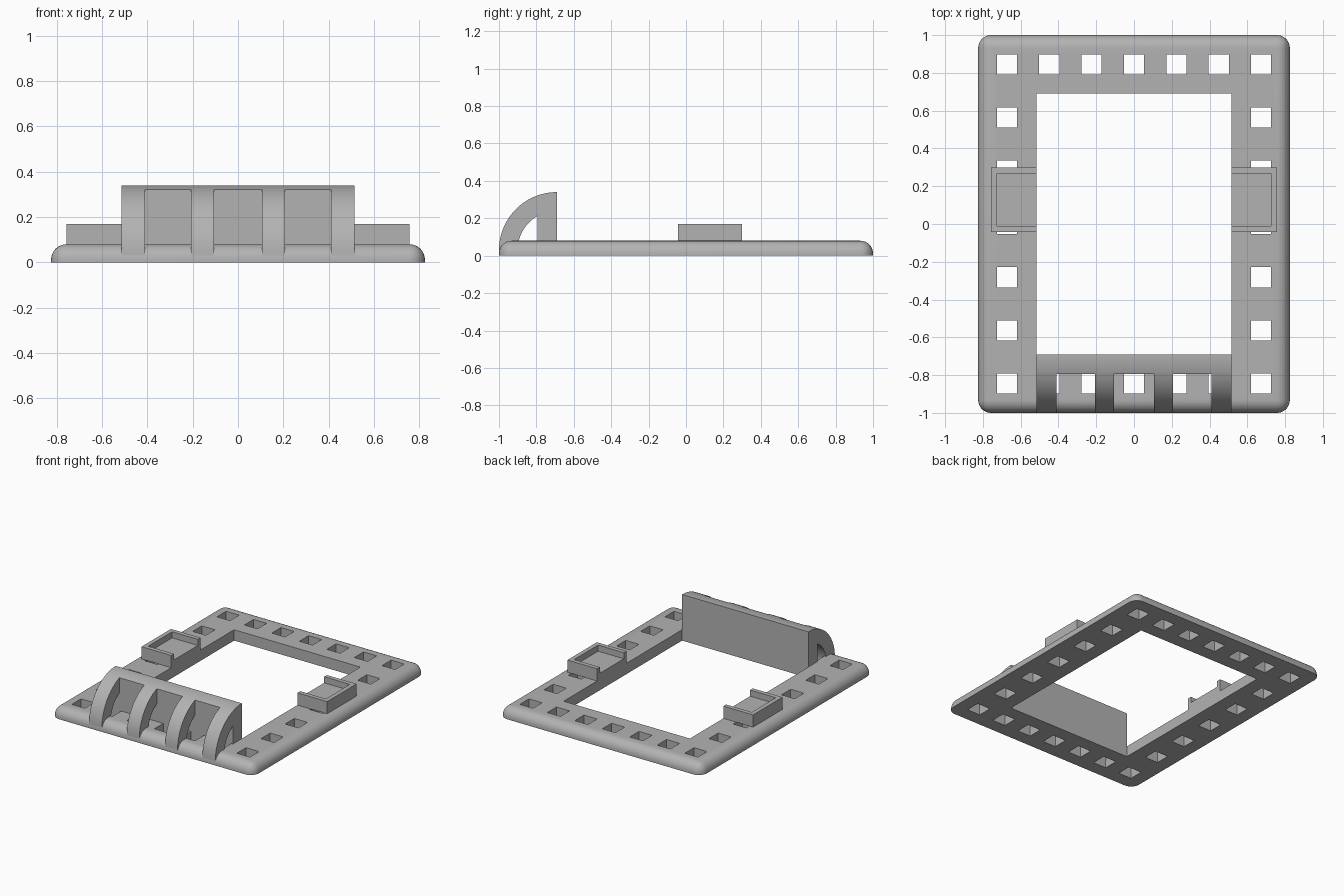
import bpy, bmesh
from math import acos, cos, sin, radians
from mathutils import Matrix, Vector

cube = bpy.data.objects.get("Cube")
if cube:
    bpy.data.objects.remove(cube, do_unlink=True)

grey = bpy.data.materials.new("plain grey")
grey.use_nodes = True
grey.diffuse_color = (0.45, 0.45, 0.45, 1)
grey.node_tree.nodes["Principled BSDF"].inputs["Base Color"].default_value = grey.diffuse_color

HALF_X, HALF_Y, TOP = 0.825, 1.0, 0.08      # frame size
IN_X, IN_Y = 0.515, 0.69                    # opening
HOLE = 0.107


def box(bm, lo, hi):
    lo, hi = Vector(lo), Vector(hi)
    m = Matrix.Translation((lo + hi) / 2) @ Matrix.Diagonal((*(hi - lo), 1))
    return bmesh.ops.create_cube(bm, size=1, matrix=m)


def prism(bm, outline, move):
    """Extrude a closed outline of 3D points along a vector."""
    face = bm.faces.new([bm.verts.new(p) for p in outline])
    out = bmesh.ops.extrude_face_region(bm, geom=[face], use_keep_orig=True)
    verts = [v for v in out["geom"] if isinstance(v, bmesh.types.BMVert)]
    bmesh.ops.translate(bm, verts=verts, vec=move)


def finish(name, bm):
    bmesh.ops.recalc_face_normals(bm, faces=bm.faces[:])
    mesh = bpy.data.meshes.new(name)
    bm.to_mesh(mesh)
    bm.free()
    mesh.materials.append(grey)
    obj = bpy.data.objects.new(name, mesh)
    bpy.context.collection.objects.link(obj)
    return obj


def smooth(obj):
    bpy.ops.object.select_all(action='DESELECT')
    obj.select_set(True)
    bpy.context.view_layer.objects.active = obj
    bpy.ops.object.shade_smooth_by_angle(angle=radians(30))


# Base frame with rounded corners and rounded top edge
bm = bmesh.new()
box(bm, (-HALF_X, -HALF_Y, 0), (HALF_X, HALF_Y, TOP))
rounded = [e for e in bm.edges if max(v.co.z for v in e.verts) > TOP / 2]
bmesh.ops.bevel(bm, geom=rounded, offset=0.068, segments=8, profile=0.5, affect='EDGES')
frame = finish("base_frame", bm)

# Cutter: central opening and the ring of square holes
bm = bmesh.new()
box(bm, (-IN_X, -IN_Y, -1), (IN_X, IN_Y, 1))
for i in range(7):
    for j in range(7):
        if i in (0, 6) or j in (0, 6):
            x, y = (i - 3) * 0.2243, (j - 3) * 0.2817
            box(bm, (x - HOLE / 2, y - HOLE / 2, -1), (x + HOLE / 2, y + HOLE / 2, 1))
cutter = finish("hole_cutter", bm)
cutter.hide_render = True
cut = frame.modifiers.new("holes", 'BOOLEAN')
cut.operation, cut.solver, cut.object = 'DIFFERENCE', 'EXACT', cutter
bpy.context.view_layer.objects.active = frame
bpy.ops.object.modifier_apply(modifier=cut.name)
bpy.data.objects.remove(cutter, do_unlink=True)
smooth(frame)

# Arched guard at the front: an upright wall and four curved ribs
R_OUT, R_IN, AXIS_Z, WALL = 0.31, 0.21, 0.03, 0.105


def arc(x, r, start, end, n=14):
    steps = [start + (end - start) * k / n for k in range(n + 1)]
    return [(x, -IN_Y - r * cos(a), AXIS_Z + r * sin(a)) for a in steps]


out_end, in_end = acos(WALL / R_OUT), acos(WALL / R_IN)
bm = bmesh.new()
outline = arc(-IN_X, R_OUT, out_end, radians(90))
outline += [(-IN_X, -IN_Y, TOP), (-IN_X, -IN_Y - WALL, TOP)]
prism(bm, outline, (2 * IN_X, 0, 0))
smooth(finish("guard_wall", bm))

for i, (x0, x1) in enumerate(((-IN_X, -0.41), (-0.207, -0.105), (0.105, 0.207), (0.41, IN_X))):
    bm = bmesh.new()
    prism(bm, arc(x0, R_OUT, 0, out_end) + arc(x0, R_IN, in_end, 0), (x1 - x0, 0, 0))
    smooth(finish(f"guard_rib_{i + 1}", bm))

# Side trays, open towards the middle
T_X, Y0, Y1, RIM, LIP = 0.757, -0.043, 0.3, 0.17, 0.032
for side, s in (("left", 1), ("right", -1)):
    bm = bmesh.new()
    u_shape = [(IN_X, Y0), (T_X, Y0), (T_X, Y1), (IN_X, Y1), (IN_X, Y1 - LIP),
               (T_X - LIP, Y1 - LIP), (T_X - LIP, Y0 + LIP), (IN_X, Y0 + LIP)]
    prism(bm, [(s * x, y, TOP) for x, y in u_shape], (0, 0, RIM - TOP))
    finish(f"{side}_tray_rim", bm)
    bm = bmesh.new()
    xs = sorted((s * IN_X, s * (T_X - LIP)))
    box(bm, (xs[0], Y0 + LIP, TOP), (xs[1], Y1 - LIP, 0.125))
    finish(f"{side}_tray_floor", bm)
